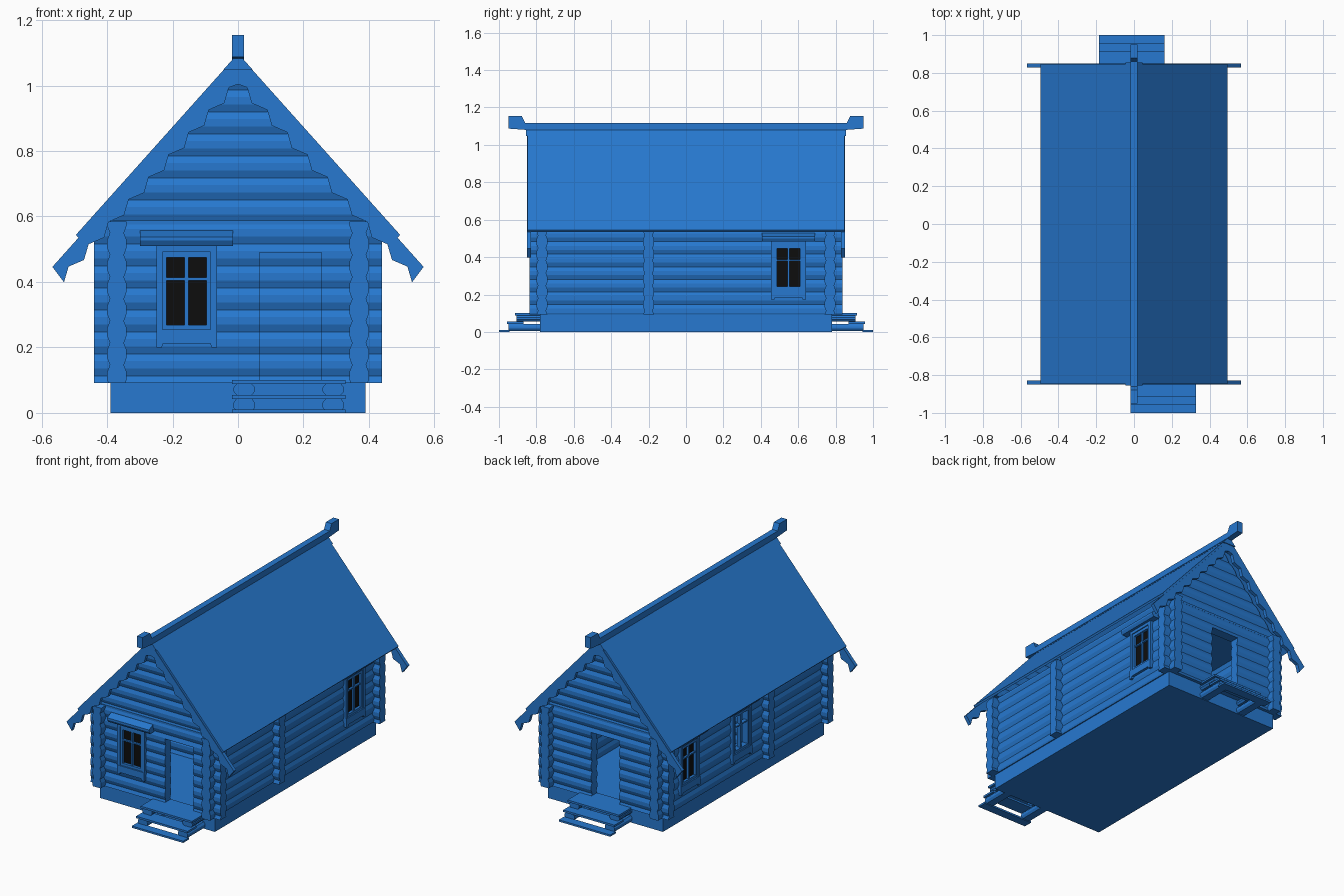
import bpy, bmesh
from mathutils import Matrix, Vector
from math import radians

cube = bpy.data.objects.get("Cube")
if cube:
    bpy.data.objects.remove(cube, do_unlink=True)


def make_material(name, color):
    m = bpy.data.materials.new(name)
    m.use_nodes = True
    m.diffuse_color = color
    m.node_tree.nodes["Principled BSDF"].inputs["Base Color"].default_value = color
    return m


BLUE = make_material("blue_timber", (0.02, 0.19, 0.63, 1))
BLACK = make_material("black_glass", (0.004, 0.004, 0.004, 1))

PITCH = 0.0672             # height of one log
PHASE = 0.113              # seam height of the front and back logs
BASE, EAVE = 0.092, 0.584  # bottom and top of the log walls
SLOPE = 1.118              # roof fall per unit of width
SIDE_DROP = -0.027         # side windows sit slightly lower


def finish(name, bm, mat=BLUE, matrix=None):
    bmesh.ops.recalc_face_normals(bm, faces=bm.faces)
    if matrix:
        bm.transform(matrix)
    me = bpy.data.meshes.new(name)
    bm.to_mesh(me)
    bm.free()
    me.materials.append(mat)
    ob = bpy.data.objects.new(name, me)
    bpy.context.collection.objects.link(ob)
    return ob


def loft(bm, low, high):
    """Closed solid between two matching loops of points."""
    a = [bm.verts.new(p) for p in low]
    b = [bm.verts.new(p) for p in high]
    n = len(a)
    bm.faces.new(a[::-1])
    bm.faces.new(b)
    for i in range(n):
        bm.faces.new((a[i], a[(i + 1) % n], b[(i + 1) % n], b[i]))


def prism(name, pts, axis, a, b, mat=BLUE, matrix=None):
    """Extrude a profile: (y, z) points along x, or (x, z) points along y."""
    bm = bmesh.new()
    put = (lambda p, t: (t, p[0], p[1])) if axis == "x" else (lambda p, t: (p[0], t, p[1]))
    loft(bm, [put(p, a) for p in pts], [put(p, b) for p in pts])
    return finish(name, bm, mat, matrix)


def rect(x0, x1, z0, z1):
    return [(x0, z0), (x1, z0), (x1, z1), (x0, z1)]


def box(name, x0, x1, y0, y1, z0, z1, mat=BLUE, matrix=None):
    return prism(name, rect(x0, x1, z0, z1), "y", y0, y1, mat, matrix)


# ---- log walls: stacked bevelled slabs, split around openings
def half_width(z, phase):
    t = ((z - phase) / PITCH) % 1.0
    return 0.0215 + 0.0085 * min(1, 3 * min(t, 1 - t))


def log_wall(name, axis, pos, phase, z0, z1, reach, openings=()):
    marks = {z0, z1} | {z for o in openings for z in o[2:]}
    marks |= {phase + k * PITCH / 3 for k in range(-3, 50)}
    levels = sorted(z for z in marks if z0 <= z <= z1)
    bm = bmesh.new()
    for lo, hi in zip(levels, levels[1:]):
        if hi - lo < 1e-4:
            continue
        mid = (lo + hi) / 2
        cuts = sorted(o[:2] for o in openings if o[2] < mid < o[3])
        starts = [None] + [c[1] for c in cuts]
        ends = [c[0] for c in cuts] + [None]
        for s, e in zip(starts, ends):
            loops = []
            for z, inner in ((lo, lo + 1e-6), (hi, hi - 1e-6)):
                w = half_width(inner, phase)
                u0 = -reach(z) if s is None else s
                u1 = reach(z) if e is None else e
                quad = [(u0, -w), (u1, -w), (u1, w), (u0, w)]
                loops.append([(u, pos + v, z) if axis == "x" else (pos + v, u, z)
                              for u, v in quad])
            loft(bm, *loops)
    return finish(name, bm)


def cross_reach(z):
    return min(0.44, (1.062 - z) / SLOPE)


def side_reach(z):
    return 0.838


def window_gap(u, dz):
    return (u - 0.07, u + 0.07, 0.26 + dz, 0.485 + dz)


FRONT_DOOR, BACK_DOOR = 0.16, -0.0125


def door_gap(u):
    return (u - 0.095, u + 0.095, 0.1, 0.49)


WIN_X, WIN_Y, OPEN_Y = -0.157, 0.548, 0.045
log_wall("front_wall", "x", -0.77, PHASE, BASE, EAVE, cross_reach,
         [window_gap(WIN_X, 0), door_gap(FRONT_DOOR)])
log_wall("back_wall", "x", 0.77, PHASE, BASE, EAVE, cross_reach, [door_gap(BACK_DOOR)])
log_wall("inner_wall", "x", -0.2, PHASE, BASE, EAVE, cross_reach)
side_phase = PHASE - PITCH / 2
log_wall("left_wall", "y", 0.37, side_phase, BASE, EAVE, side_reach,
         [window_gap(WIN_Y, SIDE_DROP)])
log_wall("right_wall", "y", -0.37, side_phase, BASE, EAVE, side_reach,
         [window_gap(WIN_Y, SIDE_DROP), window_gap(OPEN_Y, SIDE_DROP)])
for s, label in ((-1, "front"), (1, "back")):
    log_wall(label + "_gable", "x", s * 0.748, PHASE, EAVE, 1.03, cross_reach)

# ---- foundation and ceiling
box("foundation", -0.39, 0.39, -0.78, 0.78, 0, BASE)
box("ceiling", -0.39, 0.39, -0.795, 0.795, EAVE - 0.008, EAVE + 0.004)


# ---- windows: built facing -y, then turned into place
def window(name, place, glazed=True):
    def part(label, *dims, mat=BLUE):
        box(name + "_" + label, *dims, mat=mat, matrix=place)

    for s, label in ((-1, "a"), (1, "b")):
        for kind, x0, x1, d in (("casing", 0.073, 0.0925, -0.014), ("sash", 0.061, 0.073, -0.008)):
            part(kind + "_" + label, *sorted((s * x0, s * x1)), d, 0.03, 0.254, 0.51)
    part("casing_top", -0.0925, 0.0925, -0.014, 0.03, 0.492, 0.51)
    part("sash_top", -0.061, 0.061, -0.008, 0.03, 0.474, 0.492)
    part("sash_bottom", -0.061, 0.061, -0.008, 0.03, 0.254, 0.269)
    part("mullion", -0.006, 0.006, -0.004, 0.02, 0.269, 0.474)
    part("transom", -0.061, 0.061, -0.004, 0.02, 0.405, 0.413)
    apron = [(-0.0925, 0.254), (-0.0925, 0.2), (-0.076, 0.2), (-0.072, 0.212),
             (0.072, 0.212), (0.076, 0.2), (0.0925, 0.2), (0.0925, 0.254)]
    prism(name + "_apron", apron, "y", -0.016, 0.02, matrix=place)
    hood = [(0.02, 0.566), (-0.04, 0.538), (-0.04, 0.526), (-0.03, 0.51), (0.02, 0.51)]
    prism(name + "_hood", hood, "x", -0.142, 0.142, matrix=place)
    if glazed:
        part("glass", -0.061, 0.061, 0.008, 0.014, 0.269, 0.474, mat=BLACK)


def placed(x, y, dz, turn):
    return Matrix.Translation(Vector((x, y, dz))) @ Matrix.Rotation(radians(turn), 4, "Z")


window("front_window", placed(WIN_X, -0.8, 0, 0))
window("left_window", placed(0.4, WIN_Y, SIDE_DROP, 90))
window("right_window", placed(-0.4, WIN_Y, SIDE_DROP, -90))
window("right_open_window", placed(-0.4, OPEN_Y, SIDE_DROP, -90), glazed=False)

# ---- roof slopes and ridge cap
for s, label in ((1, "left"), (-1, "right")):
    slope = [(0, 1.097), (s * 0.495, 0.544), (s * 0.487, 0.534), (0, 1.078)]
    prism(label + "_roof", slope, "y", -0.847, 0.847)
prism("ridge_cap", [(-0.045, 1.048), (-0.012, 1.085), (0.012, 1.085), (0.045, 1.048)],
      "y", -0.855, 0.855)

# ---- ridge beam with upturned carved ends
half = [(0.85, 1.08), (0.95, 1.087), (0.95, 1.155), (0.878, 1.155), (0.86, 1.117)]
prism("ridge_beam", half + [(-y, z) for y, z in reversed(half)], "x", -0.019, 0.019)

# ---- scalloped bargeboards
for s, end in ((-1, "front"), (1, "back")):
    for side, label in ((1, "left"), (-1, "right")):
        edge = [(0, 1.08), (0, 1.004)]
        for k in range(9):
            x, z = 0.028 + 0.0612 * k, 0.994 - 0.0684 * k
            edge += [(x, z), (x + 0.014, z - 0.048)]
        edge.append((0.567, 0.446))
        prism(f"{end}_{label}_bargeboard", [(side * x, z) for x, z in edge], "y",
              s * 0.828, s * 0.85)


# ---- open steps on notched log bearers
def steps(label, cx, s):
    treads = ((0.77, 0.915, 0.088, 0.1), (0.87, 0.958, 0.043, 0.055), (0.945, 1.0, 0, 0.011))
    for i, (y0, y1, z0, z1) in enumerate(treads):
        box(f"{label}_tread_{i}", cx - 0.174, cx + 0.174, s * y0, s * y1, z0, z1)
    for side in (-1, 1):
        x = cx + side * 0.136
        for i, (z0, z1, end) in enumerate(((0.055, 0.088, 0.905), (0.004, 0.043, 0.95))):
            t = (z1 - z0) / 3
            right = [(0.024, z0), (0.033, z0 + t), (0.033, z1 - t), (0.024, z1)]
            outline = [(x + w, z) for w, z in right] + [(x - w, z) for w, z in reversed(right)]
            prism(f"{label}_bearer_{i}", outline, "y", s * 0.77, s * end)


steps("front", 0.155, -1)
steps("back", BACK_DOOR, 1)
